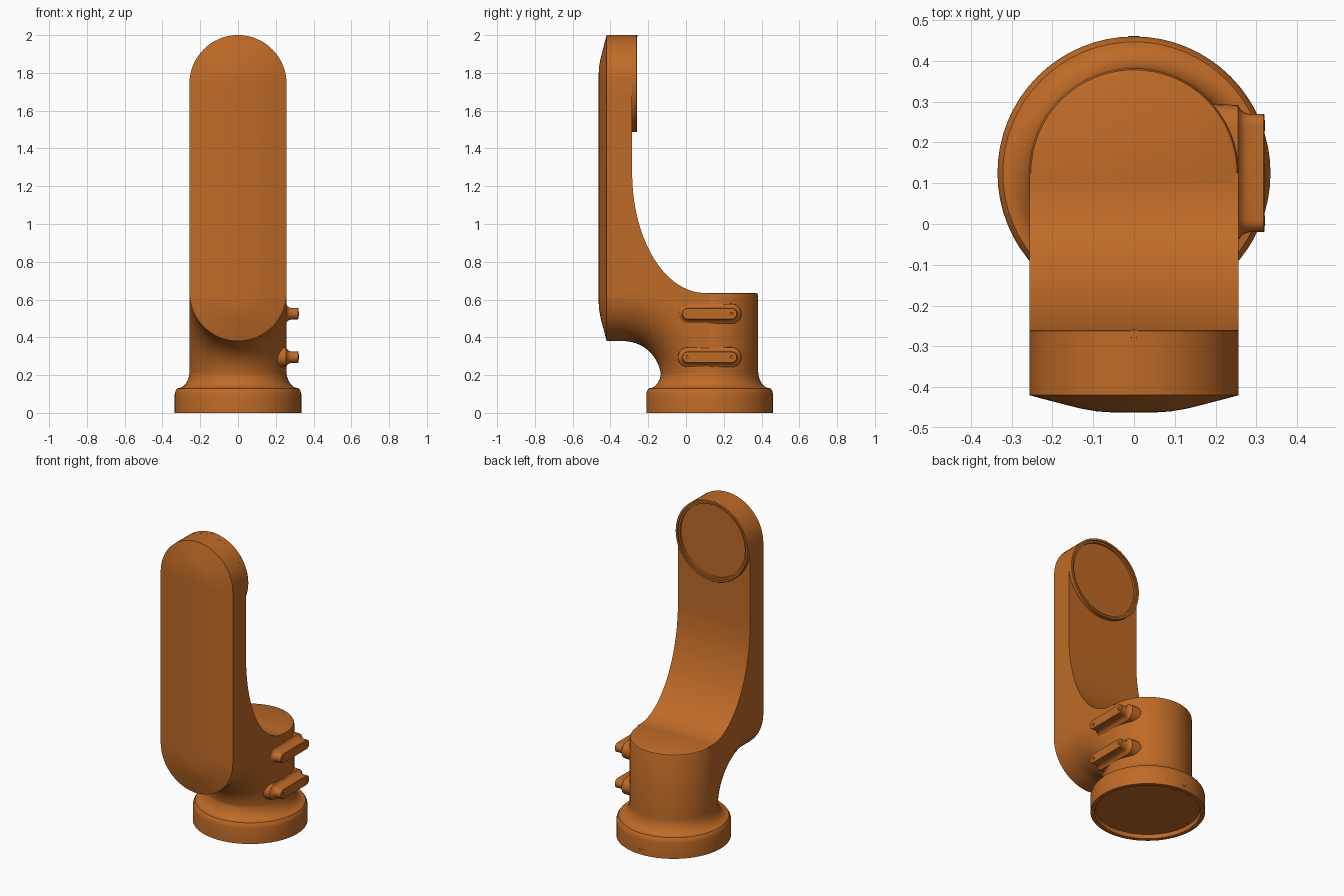
import bpy, bmesh, math
from mathutils import Vector

if "Cube" in bpy.data.objects:
    bpy.data.objects.remove(bpy.data.objects["Cube"])

W = 0.257          # half width of the arm and column
YC = 0.125         # column centre in y
ZE = 0.637         # elbow centre height

paint = bpy.data.materials.new("burnt_orange")
paint.diffuse_color = (0.52, 0.145, 0.02, 1)
paint.use_nodes = True
paint.node_tree.nodes["Principled BSDF"].inputs["Base Color"].default_value = paint.diffuse_color


def loft(name, rings, angle=32):
    """Skin closed rings of equal length and cap both ends."""
    bm = bmesh.new()
    vs = [[bm.verts.new(p) for p in r] for r in rings]
    n = len(vs[0])
    for a, b in zip(vs, vs[1:]):
        for i in range(n):
            j = (i + 1) % n
            bm.faces.new((a[i], a[j], b[j], b[i]))
    bm.faces.new(vs[0][::-1])
    bm.faces.new(vs[-1])
    bmesh.ops.recalc_face_normals(bm, faces=bm.faces)
    me = bpy.data.meshes.new(name)
    bm.to_mesh(me)
    bm.free()
    me.materials.append(paint)
    ob = bpy.data.objects.new(name, me)
    bpy.context.collection.objects.link(ob)
    bpy.ops.object.select_all(action='DESELECT')
    ob.select_set(True)
    bpy.context.view_layer.objects.active = ob
    bpy.ops.object.shade_smooth_by_angle(angle=math.radians(angle))
    return ob


def stadium(r, half, n=32):
    """2D slot outline, long along the second axis."""
    pts = []
    for s in (1, -1):
        for i in range(n + 1):
            t = math.pi * i / n
            pts.append((s * r * math.cos(t), s * (half + r * math.sin(t))))
    return pts


def slot(name, centre, axis, profile, half=0.0, n=32, angle=32):
    """Loft slots (or circles) of (radius, height) along an axis."""
    c = Vector(centre)
    place = {'x': lambda u, v, h: Vector((h, v, u)),
             'y': lambda u, v, h: Vector((u, h, v)),
             'z': lambda u, v, h: Vector((u, v, h))}[axis]
    e = 0.0002 if half == 0 else half
    return loft(name, [[c + place(u, v, h) for u, v in stadium(r, e, n)]
                       for r, h in profile], angle)


# base flange with hollow underside, concave fillet and column
fillet = [(W + 0.065 * (1 - math.sin(t)), 0.22 - 0.09 * math.cos(t))
          for t in [math.pi / 2 * i / 10 for i in range(11)]]
slot("base_and_column", (0, YC, 0), 'z',
     [(0.305, 0.025), (0.31, 0), (0.335, 0), (0.335, 0.10), (0.331, 0.117)]
     + fillet + [(W, 0.622), (0.253, 0.631), (0.244, 0.635)])

# upright arm with gently domed front cover
slot("arm", (0, 0, 1.19), 'y',
     [(W, -0.285), (W, -0.42), (0.22, -0.430), (0.17, -0.443), (0.13, -0.453),
      (0.09, -0.460), (0.05, -0.4625), (0.01, -0.463)], half=0.553, angle=14)

# round joint mount at the top with recessed disc
slot("joint_mount", (0, 0, 1.743), 'y',
     [(W, -0.30), (W, -0.262), (0.255, -0.26), (0.243, -0.26), (0.243, -0.268),
      (0.232, -0.268), (0.232, -0.281)])

# lower half of the elbow pipe
PY, PZ, R = -0.332, 0.18, 0.457
rings = []
for i in range(25):
    t = math.pi / 2 * i / 24
    ring = []
    for k in range(33):
        a = math.pi * k / 32
        d = R - W * math.sin(a)
        ring.append((W * math.cos(a), PY + d * math.sin(t), PZ + d * math.cos(t)))
    rings.append(ring)
loft("elbow", rings)

# web between arm and column with a sweeping concave back
side = [(0.10 - 0.385 * math.cos(t), 1.27 - 0.635 * math.sin(t))
        for t in [math.pi / 2 * i / 32 for i in range(33)]]
side += [(YC, 0.635), (YC, PZ)]
side += [(PY + R * math.sin(t), PZ + R * math.cos(t))
         for t in [math.pi / 2 * (1 - i / 24) for i in range(1, 25)]]
side += [(-0.30, ZE), (-0.30, 1.27)]
loft("curved_web", [[(x, y, z) for y, z in side] for x in (-W, W)])

# two cable brackets on the right, each with two screws
for i, z in enumerate((0.295, 0.525)):
    slot(f"bracket_{i}", (0, YC, z), 'x',
         [(0.055, 0.17), (0.052, 0.255), (0.040, 0.262), (0.033, 0.272),
          (0.030, 0.285), (0.030, 0.318), (0.028, 0.32)], half=0.115, n=12)
    for j, y in enumerate((0.008, 0.242)):
        slot(f"bracket_screw_{i}_{j}", (0, y, z), 'x',
             [(0.013, 0.31), (0.013, 0.322), (0.008, 0.322), (0.007, 0.3205)], n=8)

# locating screws on the mount rim and the base rim
slot("mount_screw", (0, -0.272, 0), 'z',
     [(0.014, 1.99), (0.014, 2.0), (0.009, 2.0), (0.008, 1.998)], n=8)
slot("base_screw", (0, 0, 0.035), 'y',
     [(0.014, 0.45), (0.014, 0.461), (0.009, 0.461), (0.008, 0.4595)], n=8)
